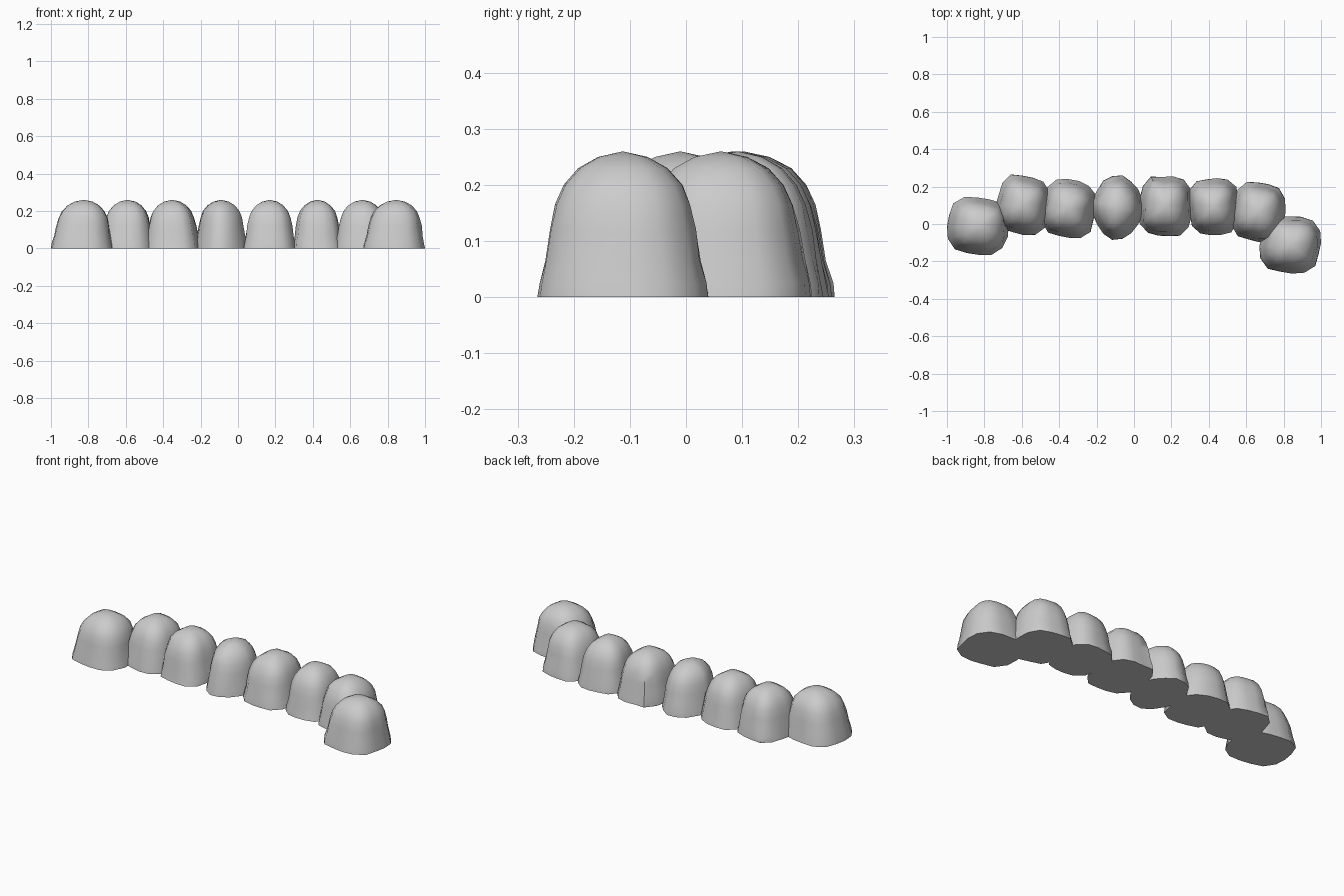
import bpy, bmesh, math, random

if "Cube" in bpy.data.objects:
    bpy.data.objects.remove(bpy.data.objects["Cube"])

random.seed(4)
SIDES = 16
# height and width fraction of each ring, flared foot to domed crown
PROFILE = [(0, 1.0), (.025, .975), (.065, .915), (.12, .86), (.165, .79),
           (.20, .69), (.23, .52), (.25, .29)]


def outline(power, turn):
    """Turned rounded square, scaled to fill a -1..1 box."""
    pts = []
    for i in range(SIDES):
        a = 2 * math.pi * (i + .5) / SIDES
        c, s = math.cos(a), math.sin(a)
        r = (abs(c) ** power + abs(s) ** power) ** (-1 / power)
        r *= random.uniform(.97, 1.03)
        a += math.radians(turn)
        pts.append((r * math.cos(a), r * math.sin(a)))
    xs, ys = zip(*pts)
    mx, my = (max(xs) + min(xs)) / 2, (max(ys) + min(ys)) / 2
    hx, hy = (max(xs) - min(xs)) / 2, (max(ys) - min(ys)) / 2
    return [((x - mx) / hx, (y - my) / hy) for x, y in pts]


def boulder(name, x0, x1, y0, y1, power, turn, dx, dy):
    """Boulder filling the given plan box, crown shifted by dx, dy."""
    bm = bmesh.new()
    cx, cy, hx, hy = (x0 + x1) / 2, (y0 + y1) / 2, (x1 - x0) / 2, (y1 - y0) / 2
    plan = outline(power, turn)
    rings = []
    for z, f in PROFILE:
        t = z / .26
        ring = []
        for x, y in plan:
            j = f * (1 if z == 0 else random.uniform(.985, 1.015))
            ring.append(bm.verts.new((cx + x * hx * j + dx * t,
                                      cy + y * hy * j + dy * t, z)))
        rings.append(ring)
    for a, b in zip(rings, rings[1:]):
        for i in range(SIDES):
            k = (i + 1) % SIDES
            bm.faces.new((a[i], a[k], b[k], b[i]))
    top = bm.verts.new((cx + dx, cy + dy, .26))
    for i in range(SIDES):
        bm.faces.new((rings[-1][i], rings[-1][(i + 1) % SIDES], top))
    bm.faces.new(rings[0][::-1])
    me = bpy.data.meshes.new(name)
    bm.to_mesh(me)
    bm.free()
    ob = bpy.data.objects.new(name, me)
    bpy.context.collection.objects.link(ob)
    bpy.context.view_layer.objects.active = ob
    ob.select_set(True)
    bpy.ops.object.shade_smooth_by_angle(angle=math.radians(50))
    ob.select_set(False)


# plan box, squareness, turn, crown shift
ROW = [
    (-1.0, -.67, -.165, .145, 3.2, -10, .01, 0),
    (-.74, -.45, -.06, .265, 3.2, -10, .005, 0),
    (-.495, -.20, -.075, .24, 3.2, -10, -.005, 0),
    (-.23, .05, -.085, .26, 2.5, 45, .0, 0),
    (.03, .31, -.065, .255, 3.4, -4, -.0, 0),
    (.29, .56, -.06, .245, 3.4, 4, .0, 0),
    (.52, .81, -.10, .225, 3.2, -10, -.0, 0),
    (.67, 1.0, -.265, .04, 3.2, -8, .01, 0),
]
for n, spec in enumerate(ROW, 1):
    boulder(f"boulder_{n}", *spec)
